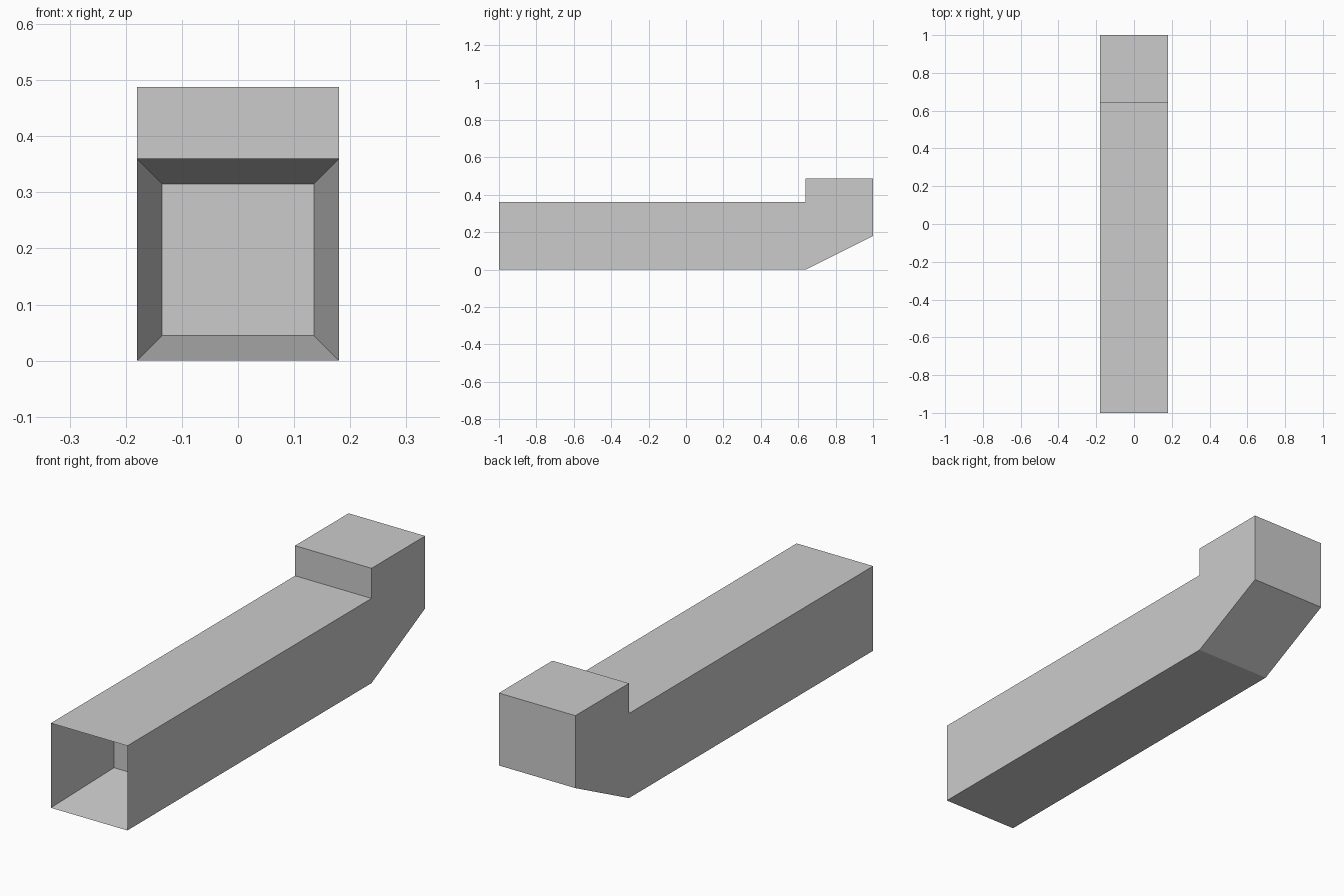
import bpy, bmesh
from mathutils import Vector

if "Cube" in bpy.data.objects:
    bpy.data.objects.remove(bpy.data.objects["Cube"])

W = 0.18      # half width
# side profile as (y, z): square barrel, raised block and sloped underside at the back
PROFILE = [(-1, 0), (0.64, 0), (1, 0.18), (1, 0.488), (0.64, 0.488), (0.64, 0.36), (-1, 0.36)]

bm = bmesh.new()

# extrude the profile across the width
side = bm.faces.new([bm.verts.new((-W, y, z)) for y, z in PROFILE])
ext = bmesh.ops.extrude_face_region(bm, geom=[side], use_keep_orig=True)
moved = [g for g in ext["geom"] if isinstance(g, bmesh.types.BMVert)]
bmesh.ops.translate(bm, verts=moved, vec=(2 * W, 0, 0))
bmesh.ops.recalc_face_normals(bm, faces=bm.faces[:])

# tapered recess in the front end
front = min(bm.faces, key=lambda f: f.calc_center_median().y + abs(f.normal.y + 1) * 5)
bmesh.ops.inset_individual(bm, faces=[front], thickness=0.045, use_even_offset=True)
bmesh.ops.translate(bm, verts=front.verts[:], vec=Vector((0, 0.36, 0)))

mesh = bpy.data.meshes.new("square_barrel")
bm.to_mesh(mesh)
bm.free()
bpy.context.collection.objects.link(bpy.data.objects.new("square_barrel", mesh))
